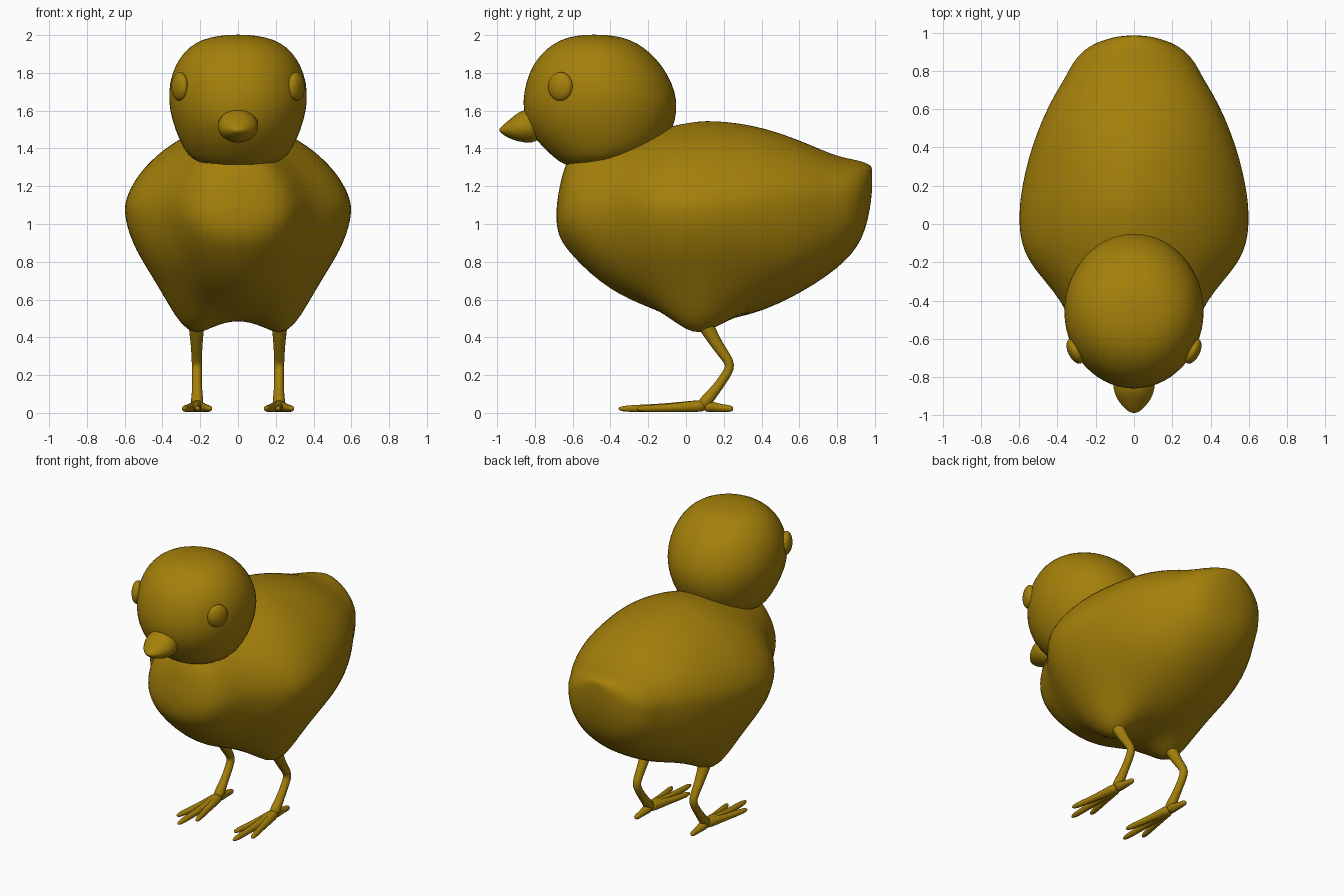
import bpy, bmesh, math
from mathutils import Vector

gold = bpy.data.materials.new("golden_down")
gold.diffuse_color = (0.37, 0.215, 0.003, 1)


def loft(name, rings, subdiv=1):
    """Skin a list of point rings, close both ends and smooth the result."""
    bm = bmesh.new()
    loops = [[bm.verts.new(p) for p in ring] for ring in rings]
    n = len(loops[0])
    for a, b in zip(loops, loops[1:]):
        for i in range(n):
            j = (i + 1) % n
            bm.faces.new((a[i], a[j], b[j], b[i]))
    for ring in (loops[0], loops[-1]):
        centre = bm.verts.new(sum((v.co for v in ring), Vector()) / n)
        for i in range(n):
            bm.faces.new((ring[i], ring[(i + 1) % n], centre))
    bmesh.ops.recalc_face_normals(bm, faces=bm.faces)
    me = bpy.data.meshes.new(name)
    bm.to_mesh(me)
    bm.free()
    me.materials.append(gold)
    me.shade_smooth()
    ob = bpy.data.objects.new(name, me)
    bpy.context.collection.objects.link(ob)
    if subdiv:
        mod = ob.modifiers.new("smooth", 'SUBSURF')
        mod.levels = mod.render_levels = subdiv
    return ob


def angles(n):
    return [2 * math.pi * i / n for i in range(n)]


def power(v, e):
    return math.copysign(abs(v) ** e, v)


def cross_section(y, low, high, mid, half, e_up=1.0, e_low=1.0, n=20):
    """Upright ring at y, widest at height mid."""
    ring = []
    for a in angles(n):
        e = e_up if math.sin(a) > 0 else e_low
        c, s = power(math.cos(a), e), power(math.sin(a), e)
        ring.append((half * c, y, mid + s * (high - mid if s > 0 else mid - low)))
    return ring


def ramp(v, a, b):
    t = min(1, max(0, (v - a) / (b - a)))
    return t * t * (3 - 2 * t)


def body_section(y, low, high, mid, half):
    """Body ring: round chest, tapered flanks, full rump, thigh bulges blended in below."""
    k = ramp(y, -0.5, -0.1)
    r = ramp(y, 0.2, 0.7)
    ring = []
    for x, y, z in cross_section(y, low, high, mid, half,
                                 1.08 + 0.1 * k - 0.16 * r, 1.02 + 0.12 * k - 0.24 * r, 44):
        below = min(1, max(0, 1.6 * (mid - z) / (mid - low)))
        bulge = math.exp(-((abs(x) - 0.26) / 0.13) ** 2 - ((y - 0.06) / 0.2) ** 2)
        ring.append((x, y, z - 0.155 * below * bulge))
    return ring


def tube(name, path, n=10):
    """Round limb through (x, y, z, radius) points."""
    pts = [Vector(p[:3]) for p in path]
    rings = []
    for i, p in enumerate(pts):
        t = (pts[min(i + 1, len(pts) - 1)] - pts[max(i - 1, 0)]).normalized()
        u = (Vector((1, 0, 0)) - t * t.x).normalized()
        v = t.cross(u)
        r = path[i][3]
        rings.append([p + (u * math.cos(a) + v * math.sin(a)) * r for a in angles(n)])
    return loft(name, rings)


def ellipsoid(name, loc, size, turn=(0, 0, 0)):
    bpy.ops.mesh.primitive_uv_sphere_add(segments=28, ring_count=18, location=loc, rotation=turn)
    ob = bpy.context.object
    ob.name = name
    ob.scale = size
    ob.data.materials.append(gold)
    ob.data.shade_smooth()
    return ob


# Body: y, bottom, top, widest height, half width
body = [
    (-0.685, 0.99, 1.10, 1.05, 0.07), (-0.67, 0.93, 1.20, 1.05, 0.16),
    (-0.64, 0.88, 1.32, 1.06, 0.23), (-0.59, 0.82, 1.39, 1.07, 0.285),
    (-0.50, 0.73, 1.42, 1.08, 0.335), (-0.40, 0.655, 1.44, 1.08, 0.385),
    (-0.30, 0.60, 1.46, 1.08, 0.465), (-0.20, 0.56, 1.48, 1.08, 0.55),
    (-0.10, 0.52, 1.515, 1.08, 0.592), (0.0, 0.495, 1.535, 1.08, 0.602),
    (0.07, 0.488, 1.545, 1.08, 0.60),
    (0.14, 0.488, 1.548, 1.08, 0.596), (0.28, 0.505, 1.536, 1.09, 0.57),
    (0.42, 0.545, 1.507, 1.10, 0.53), (0.56, 0.61, 1.46, 1.11, 0.475),
    (0.68, 0.68, 1.41, 1.12, 0.415), (0.76, 0.735, 1.375, 1.13, 0.362),
    (0.84, 0.80, 1.35, 1.14, 0.325), (0.91, 0.88, 1.338, 1.15, 0.265),
    (0.95, 0.97, 1.325, 1.17, 0.195), (0.975, 1.08, 1.312, 1.21, 0.115),
    (0.985, 1.17, 1.30, 1.24, 0.05)]
loft("body", [body_section(*row) for row in body])

# Head: height, front y, back y, half width
head = [
    (1.305, -0.62, -0.42, 0.12), (1.325, -0.665, -0.30, 0.21), (1.36, -0.71, -0.18, 0.268),
    (1.45, -0.805, -0.09, 0.315), (1.55, -0.857, -0.052, 0.352), (1.65, -0.868, -0.042, 0.371),
    (1.75, -0.85, -0.072, 0.365), (1.84, -0.815, -0.125, 0.335), (1.91, -0.76, -0.19, 0.288),
    (1.96, -0.695, -0.26, 0.228), (1.99, -0.625, -0.335, 0.15), (2.002, -0.54, -0.43, 0.05)]
loft("head", [[(w * math.cos(a), (f + b) / 2 + (b - f) / 2 * math.sin(a), z) for a in angles(28)]
              for z, f, b, w in head])

# Beak
beak = [(-0.78, 1.425, 1.615, 1.52, 0.11), (-0.86, 1.43, 1.61, 1.515, 0.112),
        (-0.91, 1.442, 1.575, 1.505, 0.093), (-0.95, 1.46, 1.54, 1.50, 0.064),
        (-0.978, 1.48, 1.515, 1.497, 0.033), (-0.987, 1.49, 1.505, 1.497, 0.014)]
loft("beak", [cross_section(*row) for row in beak])

for s, side in ((-1, "left"), (1, "right")):
    # Eye, set obliquely into the side of the head
    ellipsoid(side + "_eye", (s * 0.308, -0.665, 1.728), (0.037, 0.07, 0.076), (0, 0, -s * 0.45))
    # Leg with backward-pointing joint
    tube(side + "_leg", [
        (s * 0.22, 0.06, 0.56, 0.055), (s * 0.22, 0.11, 0.45, 0.043), (s * 0.219, 0.17, 0.35, 0.031),
        (s * 0.218, 0.23, 0.272, 0.029), (s * 0.217, 0.235, 0.235, 0.028), (s * 0.217, 0.185, 0.16, 0.026),
        (s * 0.216, 0.13, 0.09, 0.031), (s * 0.216, 0.095, 0.05, 0.038), (s * 0.216, 0.08, 0.03, 0.022)])
    # Three front toes and one rear toe: tip x, tip y
    for toe, tx, ty in (("inner", 0.146, -0.25), ("middle", 0.213, -0.357),
                        ("outer", 0.288, -0.26), ("rear", 0.216, 0.25)):
        path = []
        for t, z, r in ((0, 0.038, 0.036), (0.25, 0.032, 0.029), (0.55, 0.026, 0.022),
                        (0.85, 0.023, 0.02), (0.96, 0.022, 0.015), (1, 0.022, 0.006)):
            path.append((s * (0.216 + (tx - 0.216) * t), 0.10 + (ty - 0.10) * t, z, r))
        tube(f"{side}_{toe}_toe", path)
